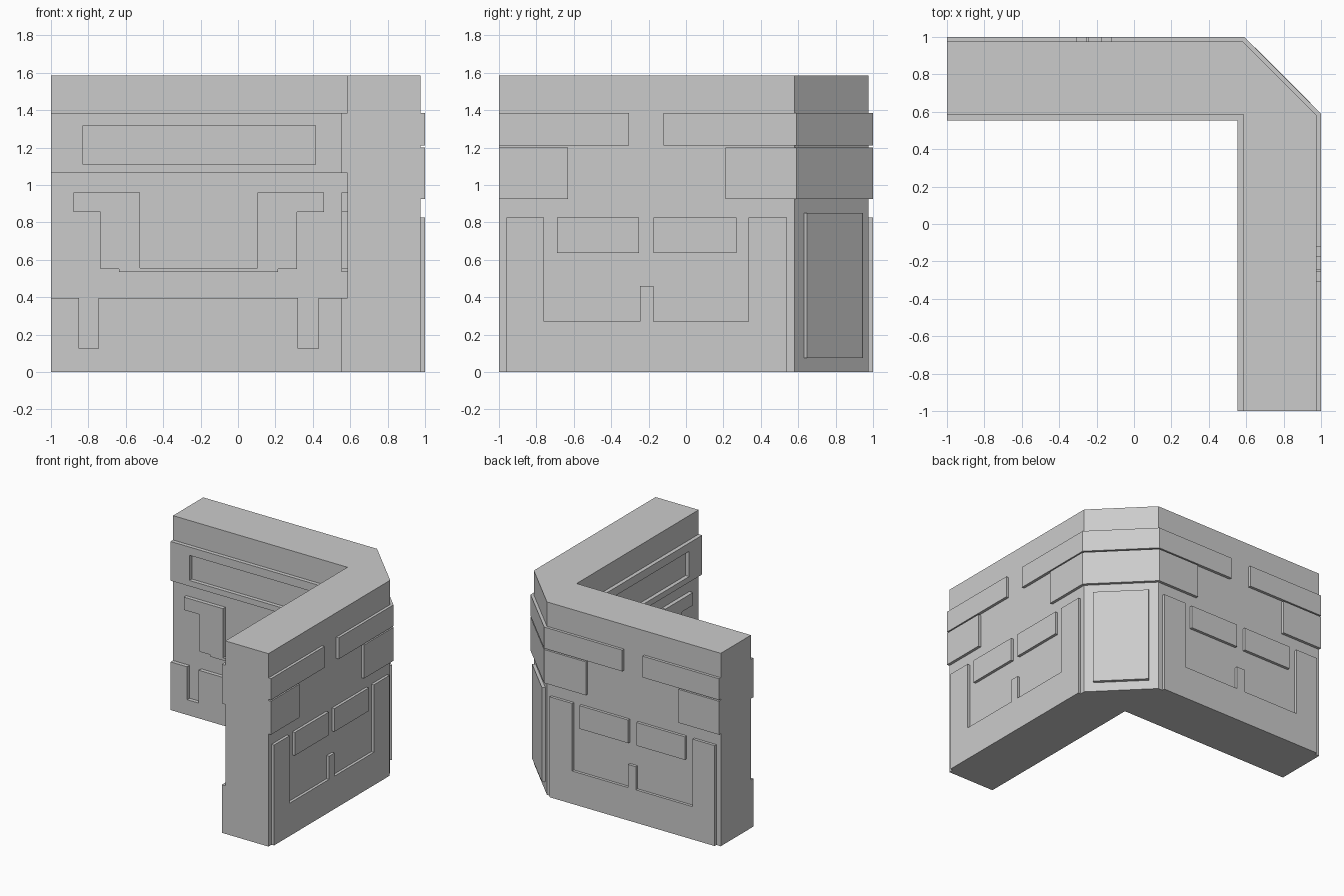
import bpy, bmesh
from mathutils import Matrix

if "Cube" in bpy.data.objects:
    bpy.data.objects.remove(bpy.data.objects["Cube"])

# swaps x and y: mirrors one arm of the corner wall onto the other
SWAP = Matrix(((0, 1, 0, 0), (1, 0, 0, 0), (0, 0, 1, 0), (0, 0, 0, 1)))
OUT, IN = 0.977, 0.585          # core faces
OUT_P, IN_P = 1.0, 0.553        # raised stone faces


def solid(name, loop, offset, hole=None, matrix=None):
    """Extrude a planar outline (optionally with a four-sided hole)."""
    bm = bmesh.new()
    vs = [bm.verts.new(p) for p in loop]
    if hole:
        hs = [bm.verts.new(p) for p in hole]
        for i in range(4):
            j = (i + 1) % 4
            bm.faces.new((vs[i], vs[j], hs[j], hs[i]))
    else:
        bm.faces.new(vs)
    ext = bmesh.ops.extrude_face_region(bm, geom=bm.faces[:])
    moved = [g for g in ext["geom"] if isinstance(g, bmesh.types.BMVert)]
    bmesh.ops.translate(bm, verts=moved, vec=offset)
    if matrix:
        bm.transform(matrix)
    bmesh.ops.recalc_face_normals(bm, faces=bm.faces[:])
    me = bpy.data.meshes.new(name)
    bm.to_mesh(me)
    bm.free()
    ob = bpy.data.objects.new(name, me)
    bpy.context.collection.objects.link(ob)
    return ob


def rect(x0, x1, z0, z1):
    return [(x0, z0), (x1, z0), (x1, z1), (x0, z1)]


def relief(name, pts, y0, y1, hole=None, matrix=None):
    """Raised shape drawn in (x, z) on a wall face."""
    to3 = lambda ps: [(x, y0, z) for x, z in ps]
    solid(name, to3(pts), (0, y1 - y0, 0), to3(hole) if hole else None, matrix)


def plan(name, pts, z0, z1):
    return solid(name, [(x, y, z0) for x, y in pts], (0, 0, z1 - z0))


def symmetric(half):
    """Complete a plan outline across the diagonal."""
    return half + [(y, x) for x, y in reversed(half)]


# wall core with chamfered outer corner
plan("wall_core", symmetric([(-1, IN), (-1, OUT), (0.58, OUT)]) + [(IN, IN)], 0, 1.585)

# stone courses wrapping round the chamfer
for name, start, z0, z1 in (("upper_corner_course", -0.12, 1.21, 1.385),
                            ("lower_corner_course", 0.21, 0.925, 1.2)):
    outer = [(start, OUT), (start, OUT_P), (0.59, OUT_P)]
    inner = [(OUT, 0.58), (0.58, OUT)]
    pts = symmetric(outer)
    plan(name, pts + inner, z0, z1)

# panel on the chamfer
plan("chamfer_panel", symmetric([(0.63, 0.927), (0.648, 0.945)]), 0.075, 0.85)

# U-shaped plinth frame with a centre tooth
plinth = [(-0.96, 0), (0.54, 0), (0.54, 0.825), (0.335, 0.825), (0.335, 0.27),
          (-0.175, 0.27), (-0.175, 0.46), (-0.245, 0.46), (-0.245, 0.27),
          (-0.76, 0.27), (-0.76, 0.825), (-0.96, 0.825)]

# bracket shape: mirrored about its own centre line
MID = -0.21
half = [(0.315, 0.96), (0.315, 0.555)]
right = [(0.425, 0.535), (0.425, 0.55), (0.525, 0.55), (0.525, 0.855),
         (0.67, 0.855), (0.67, 0.96)] + half
bracket = [(MID + d, z) for d, z in right] + [(MID - d, z) for d, z in reversed(right)]

for tag, mat, end in (("back", None, IN), ("side", SWAP, IN_P)):
    # outer face
    relief(tag + "_plinth_frame", plinth, OUT, OUT_P, matrix=mat)
    for name, r in (("end_top_stone", (-1, -0.305, 1.21, 1.385)),
                    ("end_second_stone", (-1, -0.63, 0.925, 1.2)),
                    ("block_a", (-0.69, -0.25, 0.635, 0.825)),
                    ("block_b", (-0.175, 0.27, 0.635, 0.825))):
        relief(tag + "_" + name, rect(*r), OUT, OUT_P, matrix=mat)
    # inner face
    relief(tag + "_inner_band", rect(-1, end, 1.063, 1.385), IN, IN_P,
           hole=rect(-0.83, 0.415, 1.11, 1.317), matrix=mat)
    relief(tag + "_inner_bracket", bracket, IN, IN_P, matrix=mat)
    base = [(-1, 0), (end, 0), (end, 0.395), (0.43, 0.395), (0.43, 0.125),
            (0.32, 0.125), (0.32, 0.395), (-0.745, 0.395), (-0.745, 0.125),
            (-0.85, 0.125), (-0.85, 0.395), (-1, 0.395)]
    relief(tag + "_inner_base", base, IN, IN_P, matrix=mat)
